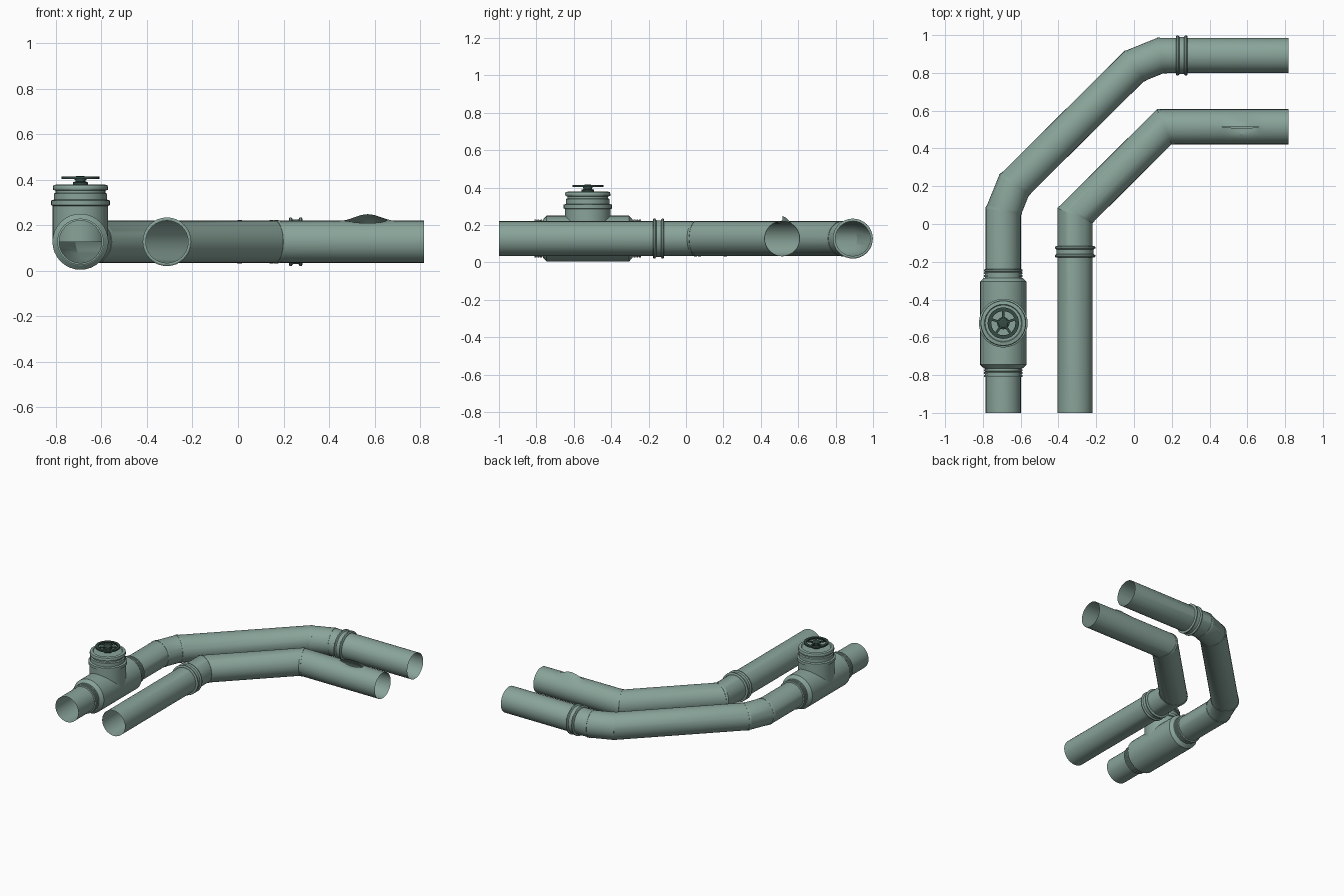
import bpy, bmesh, math
from mathutils import Vector, Matrix

if "Cube" in bpy.data.objects:
    bpy.data.objects.remove(bpy.data.objects["Cube"])

SIDES = 32
RADIUS = 0.093
Z = 0.127
UP = Vector((0, 0, 1))


def make_material(name, colour):
    mat = bpy.data.materials.new(name)
    mat.use_nodes = True
    mat.diffuse_color = colour
    bsdf = mat.node_tree.nodes["Principled BSDF"]
    bsdf.inputs["Base Color"].default_value = colour
    bsdf.inputs["Roughness"].default_value = 0.6
    return mat


PAINT = make_material("grey green paint", (0.25, 0.37, 0.32, 1))
DARK = make_material("dark green iron", (0.035, 0.07, 0.055, 1))


def finish(name, bm, mat=PAINT):
    bmesh.ops.recalc_face_normals(bm, faces=bm.faces)
    mesh = bpy.data.meshes.new(name)
    bm.to_mesh(mesh)
    bm.free()
    mesh.materials.append(mat)
    obj = bpy.data.objects.new(name, mesh)
    bpy.context.collection.objects.link(obj)
    bpy.ops.object.select_all(action="DESELECT")
    obj.select_set(True)
    bpy.context.view_layer.objects.active = obj
    bpy.ops.object.shade_smooth_by_angle(angle=math.radians(20))
    return obj


def ring(bm, centre, across, r, stretch=1.0):
    angles = [math.tau * k / SIDES for k in range(SIDES)]
    return [bm.verts.new(centre + across * (r * stretch * math.cos(a)) + UP * (r * math.sin(a)))
            for a in angles]


def bridge(bm, a, b):
    n = len(a)
    for k in range(n):
        bm.faces.new((a[k], a[(k + 1) % n], b[(k + 1) % n], b[k]))


def mitres(points):
    """Centre, cutting direction and stretch of the pipe section at each point."""
    pts = [Vector((x, y, Z)) for x, y in points]
    out = []
    for i, p in enumerate(pts):
        before = (p - pts[max(i - 1, 0)]).normalized()
        after = (pts[min(i + 1, len(pts) - 1)] - p).normalized()
        along = (before + after).normalized()
        ref = after if after.length else before
        out.append((p, along.cross(UP), 1 / along.dot(ref), ref))
    return out


def pipe(points):
    bm = bmesh.new()
    rings = [ring(bm, p, across, RADIUS, s) for p, across, s, _ in mitres(points)]
    for a, b in zip(rings, rings[1:]):
        bridge(bm, a, b)
    return bm


def weld_bands(name, points):
    # raised weld strips that follow each mitre joint
    for i, (p, across, s, along) in enumerate(mitres(points)[1:-1]):
        bm = bmesh.new()
        steps = ((0, 0), (0, 0.002), (0.015, 0.002), (0.015, 0))
        rings = [ring(bm, p + along * d, across, RADIUS + h, s) for d, h in steps]
        for a, b in zip(rings, rings[1:]):
            bridge(bm, a, b)
        finish(f"{name}_weld_{i + 1}", bm)


def lathe(name, profile, origin, axis="Z", mat=PAINT, sides=SIDES):
    """Spin (radius, height) pairs around an axis."""
    bm = bmesh.new()
    loops = []
    for r, h in profile:
        loops.append([bm.verts.new((r * math.cos(math.tau * k / sides),
                                    r * math.sin(math.tau * k / sides), h))
                      for k in range(sides)])
    for a, b in zip(loops, loops[1:]):
        bridge(bm, a, b)
    if axis == "Z":
        bm.faces.new(loops[-1])
    turn = {"X": Matrix.Rotation(math.pi / 2, 4, "Y"),
            "Y": Matrix.Rotation(-math.pi / 2, 4, "X"),
            "Z": Matrix.Identity(4)}[axis]
    bm.transform(Matrix.Translation(origin) @ turn)
    return finish(name, bm, mat)


# Long outer pipe with two-step bends
OUTER_X = -0.692
outer_path = [(OUTER_X, -1), (OUTER_X, 0.065), (-0.635, 0.205),
              (0, 0.835), (0.14, 0.892), (0.817, 0.892)]
finish("outer_pipe", pipe(outer_path))
weld_bands("outer_pipe", outer_path)

# Short inner pipe with single mitres; extra sections near its far end for the split
INNER_X, INNER_Y = -0.312, 0.515
corners = [(INNER_X, -1), (INNER_X, 0.045), (0.16, INNER_Y)]
START, END, STEPS = 0.45, 0.69, 16
split_xs = [START + (END - START) * i / STEPS for i in range(STEPS + 1)]
bm = pipe(corners + [(x, INNER_Y) for x in split_xs] + [(0.817, INNER_Y)])


def in_split(v):
    return (START + 0.005 < v.co.x < END - 0.025 and v.co.z > Z + RADIUS - 0.001
            and abs(v.co.y - INNER_Y) < 0.002)


bmesh.ops.split_edges(bm, edges=[e for e in bm.edges if all(in_split(v) for v in e.verts)])
for v in bm.verts:
    if START < v.co.x < END and v.co.z > Z:
        swell = math.sin(math.pi * (v.co.x - START) / (END - START)) ** 2
        near = math.exp(-((v.co.y - INNER_Y) / 0.035) ** 2)
        side = sum(f.calc_center_median().y for f in v.link_faces) / len(v.link_faces)
        if side > INNER_Y - 0.002:
            v.co.z += 0.028 * swell * near      # lip bent outward
        else:
            v.co.z -= 0.012 * swell * near      # lip bent inward
            v.co.y -= 0.010 * swell * near
finish("inner_pipe", bm)
weld_bands("inner_pipe", corners + [(0.817, INNER_Y)])

# Pipe couplings: a sleeve between two raised rims
coupling = [(RADIUS, -0.03), (0.101, -0.03), (0.107, -0.026), (0.107, -0.018),
            (0.101, -0.014), (0.098, -0.012)]
coupling += [(r, -h) for r, h in reversed(coupling)]
lathe("outer_coupling", coupling, (0.253, 0.892, Z), "X")
lathe("inner_coupling", coupling, (INNER_X, -0.147, Z), "Y")

# Valve body around the outer pipe, with ridged collars at both ends
VALVE_Y = -0.525
half = [(RADIUS, 0.286)]
for i in range(3):
    h = 0.284 - i * 0.015
    half += [(0.102, h), (0.102, h - 0.009), (0.097, h - 0.01), (0.097, h - 0.014)]
half += [(0.104, 0.238), (0.123, 0.22)]
body = half + [(r, -h) for r, h in reversed(half)]
lathe("valve_body", body, (OUTER_X, VALVE_Y, Z), "Y")

# Valve bonnet standing on the body
bonnet = [(0.122, Z), (0.122, 0.285), (0.129, 0.288), (0.129, 0.308), (0.117, 0.312),
          (0.117, 0.338), (0.109, 0.342), (0.109, 0.352), (0.120, 0.355),
          (0.121, 0.366), (0.118, 0.376), (0.100, 0.379), (0.096, 0.374)]
lathe("valve_bonnet", bonnet, (OUTER_X, VALVE_Y, 0))

# Handwheel: stem, hub, flat rim and spokes
wheel = (OUTER_X, VALVE_Y, 0)
lathe("wheel_stem", [(0.033, 0.372), (0.033, 0.388), (0.022, 0.392), (0.022, 0.402)],
      wheel, mat=DARK, sides=16)
lathe("wheel_hub", [(0.026, 0.398), (0.026, 0.412), (0.018, 0.415)], wheel, mat=DARK, sides=16)
rim = [(0.064, 0.402), (0.083, 0.402), (0.083, 0.413), (0.064, 0.413), (0.064, 0.402)]
lathe("wheel_rim", rim, wheel, "Z", DARK).data.polygons
rim_mesh = bpy.data.objects["wheel_rim"].data
bm = bmesh.new()
bm.from_mesh(rim_mesh)
bmesh.ops.delete(bm, geom=[f for f in bm.faces if len(f.verts) > 4], context="FACES_ONLY")
bmesh.ops.remove_doubles(bm, verts=bm.verts, dist=0.0001)
bm.to_mesh(rim_mesh)
bm.free()

SPOKES = 5
bm = bmesh.new()
for i in range(SPOKES):
    spin = Matrix.Rotation(math.pi / 2 + math.tau * i / SPOKES, 4, "Z")
    place = (Matrix.Translation((OUTER_X, VALVE_Y, 0.407)) @ spin
             @ Matrix.Translation((0.043, 0, 0)) @ Matrix.Diagonal((0.05, 0.013, 0.008, 1)))
    bmesh.ops.create_cube(bm, size=1, matrix=place)
finish("wheel_spokes", bm, DARK)
